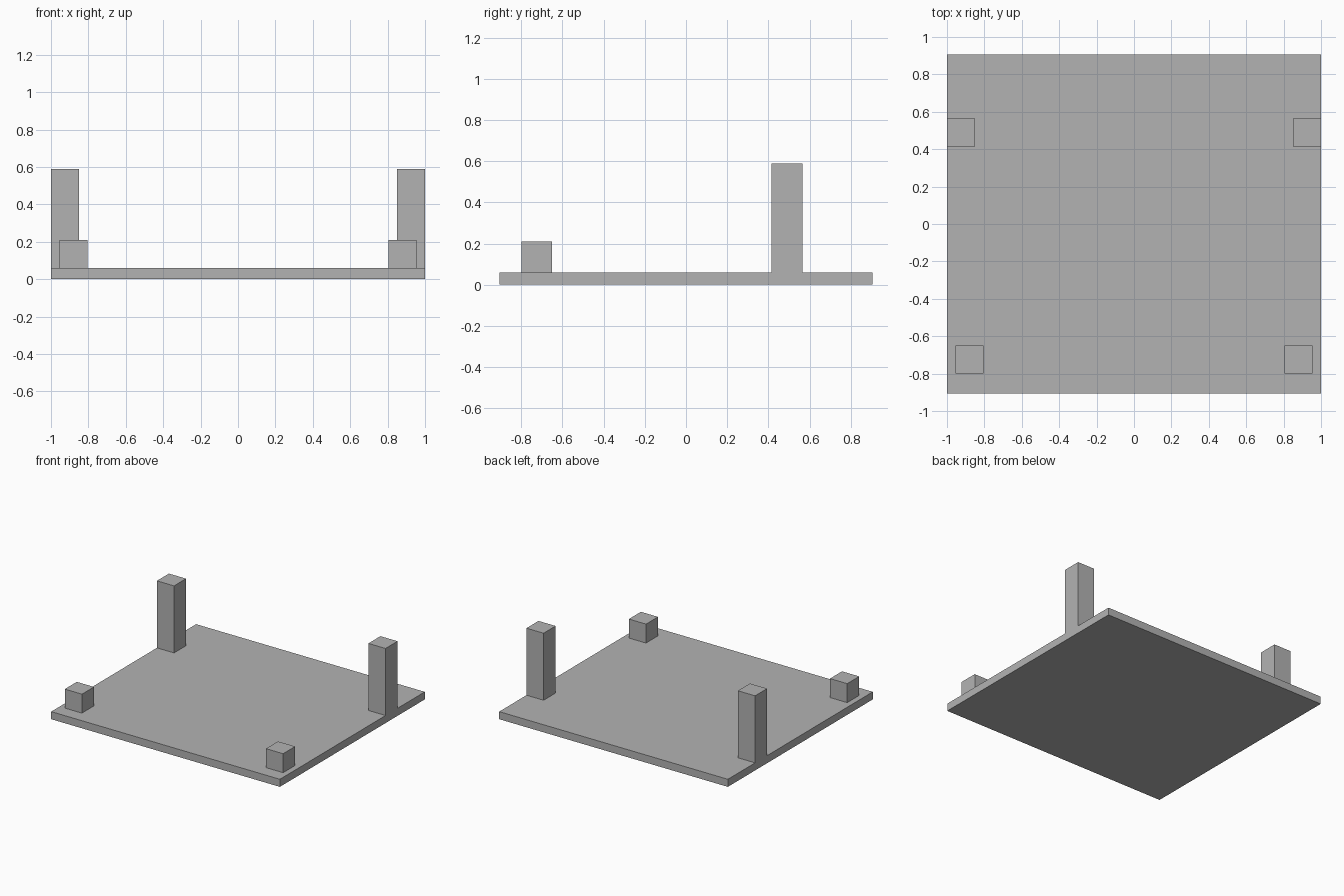
import bpy

cube = bpy.data.objects.get("Cube")
if cube:
    bpy.data.objects.remove(cube, do_unlink=True)

# Single flat grey
GREY = (0.45, 0.45, 0.45, 1.0)
grey = bpy.data.materials.new("plain grey")
grey.use_nodes = True
grey.diffuse_color = GREY
grey.node_tree.nodes["Principled BSDF"].inputs["Base Color"].default_value = GREY


def box(name, centre, size, bottom):
    """Flat-faced box standing on the height 'bottom'."""
    x, y = centre
    bpy.ops.mesh.primitive_cube_add(size=1, location=(x, y, bottom + size[2] / 2))
    obj = bpy.context.object
    obj.name = name
    obj.scale = size
    bpy.ops.object.transform_apply(location=False, rotation=False, scale=True)
    obj.data.materials.append(grey)
    return obj


PLATE = 0.06   # plate thickness
SIDE = 0.15    # width of every upright

# Base plate
box("base_plate", (0, 0), (2, 1.81, PLATE), 0)

# Tall rear posts flush with the sides, small front blocks set inwards
for side, sign in (("left", 1), ("right", -1)):
    box(f"rear_post_{side}", (sign * (1 - SIDE / 2), 0.49), (SIDE, SIDE, 0.53), PLATE)
    box(f"front_block_{side}", (sign * 0.88, -0.725), (SIDE, SIDE, SIDE), PLATE)
